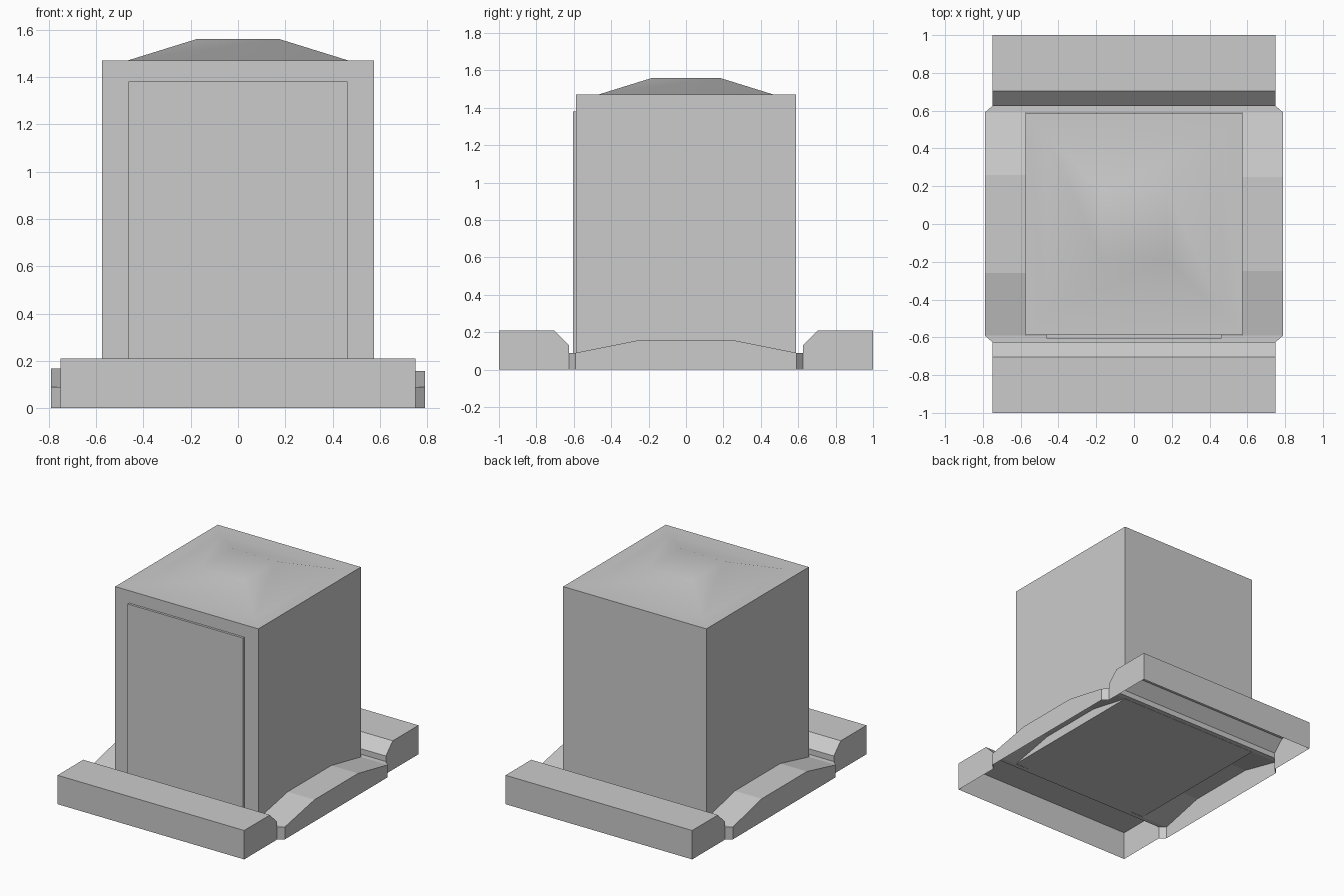
import bpy, bmesh

if "Cube" in bpy.data.objects:
    bpy.data.objects.remove(bpy.data.objects["Cube"])


def finish(bm, name, smooth=False):
    bmesh.ops.remove_doubles(bm, verts=bm.verts, dist=0.0005)
    bmesh.ops.recalc_face_normals(bm, faces=bm.faces)
    mesh = bpy.data.meshes.new(name)
    bm.to_mesh(mesh)
    bm.free()
    ob = bpy.data.objects.new(name, mesh)
    bpy.context.collection.objects.link(ob)
    if smooth:
        bpy.ops.object.select_all(action='DESELECT')
        ob.select_set(True)
        bpy.context.view_layer.objects.active = ob
        bpy.ops.object.shade_smooth_by_angle(angle=0.524)
    return ob


def face(bm, pts):
    bm.faces.new([bm.verts.new(p) for p in pts])


# Base tray: thin shell, open underneath
bm = bmesh.new()
BX, SX, CX = 0.75, 0.79, 0.575
SLOT, STEP, LOW = 0.59, 0.625, 0.09
bar = [(1, 0), (1, 0.21), (0.705, 0.21), (0.625, 0.13), (STEP, LOW)]
for s in (-1, 1):
    # raised end bar with chamfered inner edge
    for (y0, z0), (y1, z1) in zip(bar, bar[1:]):
        face(bm, [(-BX, s*y0, z0), (BX, s*y0, z0), (BX, s*y1, z1), (-BX, s*y1, z1)])
    # groove floor between bar and cabinet
    face(bm, [(-BX, s*STEP, LOW), (BX, s*STEP, LOW), (SX, s*SLOT, LOW),
              (CX, s*SLOT, LOW), (-CX, s*SLOT, LOW), (-SX, s*SLOT, LOW)])
    for x in (-1, 1):
        # bar end walls and cut corners of the side shelf
        face(bm, [(x*BX, s*y, z) for y, z in bar + [(STEP, 0)]])
        face(bm, [(x*BX, s*STEP, 0), (x*SX, s*SLOT, 0), (x*SX, s*SLOT, LOW), (x*BX, s*STEP, LOW)])
# side shelves, rising to a flat middle
for x, top, flat in ((-1, 0.168, 0.26), (1, 0.158, 0.25)):
    ridge = [(-SLOT, LOW), (-flat, top), (flat, top), (SLOT, LOW)]
    for (y0, z0), (y1, z1) in zip(ridge, ridge[1:]):
        face(bm, [(x*CX, y0, z0), (x*SX, y0, z0), (x*SX, y1, z1), (x*CX, y1, z1)])
    face(bm, [(x*SX, y, z) for y, z in [(-SLOT, 0)] + ridge + [(SLOT, 0)]])
finish(bm, "base_tray")

# Cabinet: stacked rectangles give walls and low hipped roof
bm = bmesh.new()
levels = [(0.575, 0.588, 0.09), (0.575, 0.588, 1.47), (0.465, 0.47, 1.47), (0.175, 0.18, 1.56)]
rings = [[bm.verts.new((i*x, j*y, z)) for i, j in ((-1, -1), (1, -1), (1, 1), (-1, 1))]
         for x, y, z in levels]
for a, b in zip(rings, rings[1:]):
    for k in range(4):
        n = (k + 1) % 4
        bm.faces.new([a[k], a[n], b[n], b[k]])
bm.faces.new(rings[0])
bm.faces.new(rings[-1])
finish(bm, "cabinet", smooth=True)

# Door panel on the front
bm = bmesh.new()
bmesh.ops.create_cube(bm, size=1)
for v in bm.verts:
    v.co = (v.co.x*0.925, -0.595 + v.co.y*0.02, 0.735 + v.co.z*1.29)
finish(bm, "door_panel")
